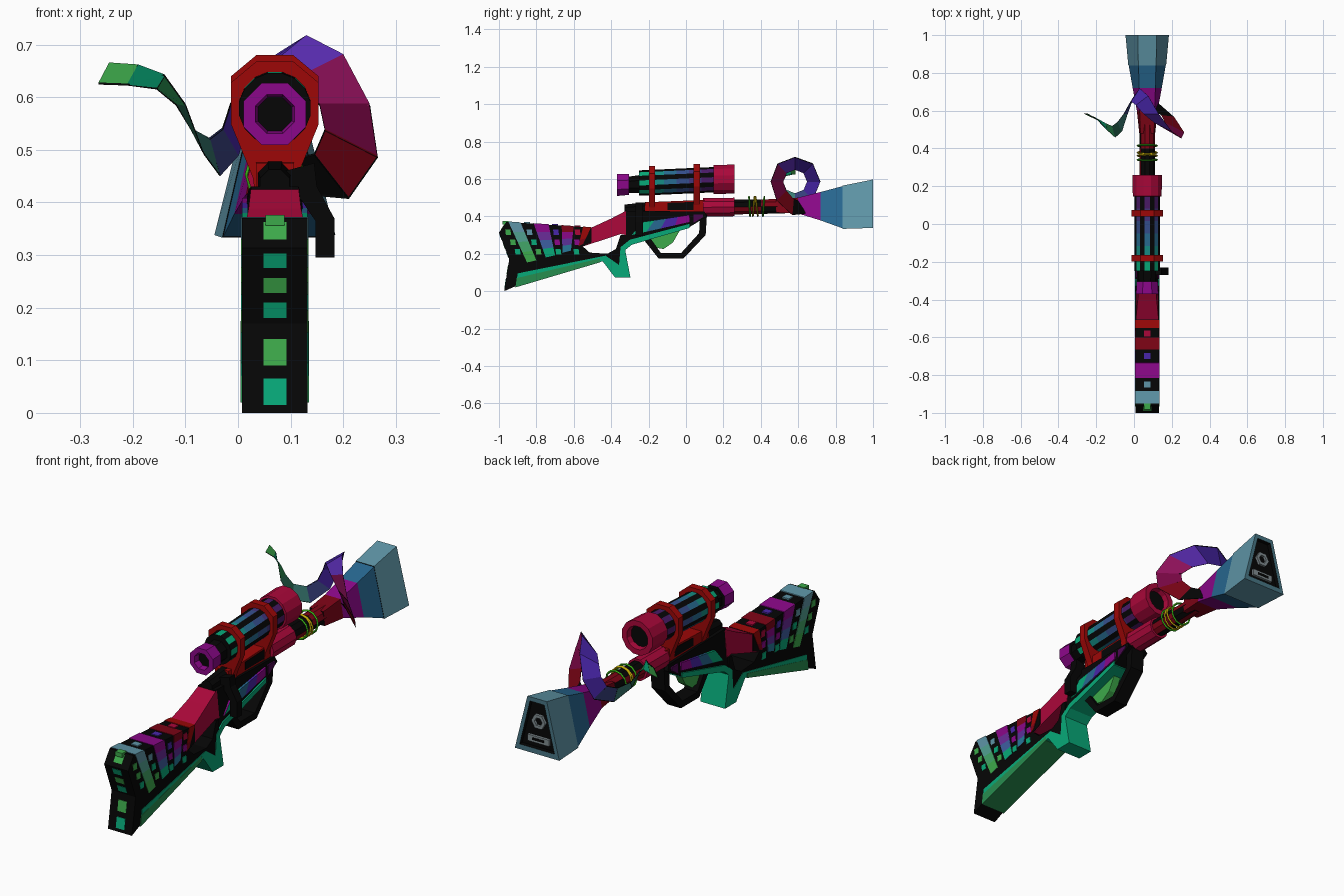
import bpy, bmesh
from math import sin, cos, pi, radians
from mathutils import Vector

if "Cube" in bpy.data.objects:
    bpy.data.objects.remove(bpy.data.objects["Cube"])

CX = 0.07  # centre line of the rifle
BLACK, TEAL, GREEN, RED = "0e0e0e", "10a878", "3fa84c", "9c1010"
PINK, PURPLE, BLUE, INDIGO, CRIMSON = "a8103c", "8a1088", "5f94a6", "4a2aa8", "7c0c1c"


def mat(h):
    m = bpy.data.materials.get(h)
    if not m:
        m = bpy.data.materials.new(h)
        m.diffuse_color = [(int(h[i:i + 2], 16) / 255) ** 2.2 for i in (0, 2, 4)] + [1]
        m.use_nodes = True
        m.node_tree.nodes["Principled BSDF"].inputs["Base Color"].default_value = m.diffuse_color
    return m


def loft(name, rings, col, cap=None, closed=True, inset=0):
    """Skin a list of point rings; col is a colour or a function of (ring, side)."""
    bm, me = bmesh.new(), bpy.data.meshes.new(name)
    slots = []

    def slot(h):
        if h not in slots:
            slots.append(h)
            me.materials.append(mat(h))
        return slots.index(h)
    vs = [[bm.verts.new(p) for p in r] for r in rings]
    n, sides = len(rings[0]), []
    for i in range(len(rings) - 1):
        for j in range(n if closed else n - 1):
            k = (j + 1) % n
            f = bm.faces.new((vs[i][j], vs[i][k], vs[i + 1][k], vs[i + 1][j]))
            f.material_index = slot(col(i, j) if callable(col) else col)
            sides.append(f)
    if closed:
        for r in (vs[0], vs[-1]):
            bm.faces.new(r).material_index = slot(cap or (col if isinstance(col, str) else BLACK))
    if inset:
        rim = bmesh.ops.inset_individual(bm, faces=sides, thickness=inset)["faces"]
        for f in rim:
            f.material_index = slot(BLACK)
    bmesh.ops.recalc_face_normals(bm, faces=bm.faces)
    bm.to_mesh(me)
    bm.free()
    ob = bpy.data.objects.new(name, me)
    bpy.context.collection.objects.link(ob)
    return ob


def prism(name, pts, half, col):
    """Side profile (y, z) extruded across x; half may be one width per point."""
    hs = half if isinstance(half, list) else [half] * len(pts)
    return loft(name, [[(CX + s * h, y, z) for (y, z), h in zip(pts, hs)] for s in (-1, 1)], col)


def plate(name, pts, y0, y1, col):
    """Front profile (x offset, z) extruded along y."""
    return loft(name, [[(CX + x, y, z) for x, z in pts] for y in (y0, y1)], col)


def tube(name, secs, col, n=8, cap=None):
    """Sections (y, centre z, radius) along y, with a flat on top."""
    return loft(name, [[(CX + r * sin((j + .5) * 2 * pi / n), y, z + r * cos((j + .5) * 2 * pi / n))
                        for j in range(n)] for y, z, r in secs], col, cap)


def panel(name, top, bottom, half, cols):
    """Stripe from a top edge to a bottom edge, stepping through the colours."""
    rings = []
    for i in range(len(cols) + 1):
        a, b = (Vector(p).lerp(Vector(q), i / len(cols)) for p, q in zip(top, bottom))
        rings.append([(CX - half, *a), (CX + half, *a), (CX + half, *b), (CX - half, *b)])
    return loft(name, rings, lambda i, j: cols[i], cols[0])


# stock, wrist and receiver
W = 0.062
prism("stock", [(-.96, .37), (-1, .313), (-.945, .17), (-.972, 0), (-.912, .026), (-.446, .165), (-.377, .077),
                (-.302, .077), (-.329, .22), (-.33, .3), (-.35, .3), (-.375, .225), (-.42, .2), (-.515, .206),
                (-.553, .24), (-.505, .26), (-.505, .34)], W, BLACK)
prism("wrist", [(-.56, .236), (-.35, .305), (-.32, .3), (-.32, .43), (-.4, .388), (-.505, .34), (-.55, .342)],
      [.06, .058, .058, .045, .05, .06, .06], PINK)
prism("receiver", [(-.33, .43), (.1, .425), (.112, .4), (.02, .343), (-.29, .253), (-.327, .22)],
      [.045, .05, .055, .06, .06, .06], BLACK)
prism("underside_strip", [(-.91, .022), (-.446, .16), (-.379, .072), (-.297, .072), (-.325, .22), (-.29, .248),
                          (.02, .338), (.02, .36), (-.3, .275), (-.35, .235), (-.358, .14), (-.43, .19),
                          (-.9, .095)], W + .002, TEAL)
prism("underside_panel", [(-.912, .02), (-.46, .154), (-.46, .175), (-.905, .07)], W + .003, "2c8c50")

# colour stripes on the stock, and the small squares between them
STRIPES = [(-.95, -.885, -.85, -.80, .153, [BLUE, "52a090", "44a468", GREEN]),
           (-.815, -.735, -.75, -.70, .18, [PURPLE, "6a3098", "4060a0", TEAL]),
           (-.665, -.60, -.66, -.615, .205, [CRIMSON, PURPLE, "5c3498", "2c7898"]),
           (-.55, -.507, -.575, -.55, .24, [RED, RED, CRIMSON])]
top_z = lambda y: .373 - (y + .96) * .068
for i, (a, b, c, d, zb, cols) in enumerate(STRIPES):
    panel(f"stock_stripe_{i}", [(a, top_z(a)), (b, top_z(b))], [(c, zb), (d, zb + .012)], W + .002, cols)
for i, (a, b, hues) in enumerate([(-.85, -.775, [BLUE, TEAL, GREEN]), (-.7, -.68, [INDIGO, PURPLE, TEAL]),
                                  (-.58, -.59, [PINK, PURPLE, TEAL]), (-.965, -.885, [GREEN, GREEN, TEAL])]):
    for k, hue in enumerate(hues):
        t = .15 + k * .32
        y, z = a + (b - a) * t, .355 + (.19 - .355) * t
        panel(f"stock_square_{i}_{k}", [(y - .014, z), (y + .014, z)], [(y - .01, z - .03), (y + .018, z - .03)],
              W + .002, [hue])
    z = top_z(a) + .003
    prism(f"top_square_{i}", [(a - .016, z), (a + .016, z), (a + .016, z - .02), (a - .016, z - .02)], .018, hues[0])

# squares down the butt
BUTT = [(0, -.972), (.17, -.945), (.313, -1), (.37, -.96)]


def butt_y(z):
    for (z0, y0), (z1, y1) in zip(BUTT, BUTT[1:]):
        if z <= z1:
            return y0 + (y1 - y0) * (z - z0) / (z1 - z0) - .002


for i, (a, b) in enumerate([(.015, .065), (.09, .14), (.18, .21), (.228, .256), (.275, .303), (.33, .363)]):
    prism(f"butt_square_{i}", [(butt_y(a), a), (butt_y(b), b), (butt_y(b) + .02, b), (butt_y(a) + .02, a)],
          .022, (TEAL, GREEN)[i % 2])

# receiver colour wedges
panel("receiver_wedge", [(.02, .408), (.02, .37)], [(-.23, .37), (-.29, .30)], W, [PURPLE, INDIGO, "2c6890", TEAL])
prism("receiver_chip", [(.04, .41), (.09, .41), (.09, .395), (.04, .365)], .06, "4c1050")

# trigger and guard
prism("trigger_guard", [(-.23, .28), (-.147, .175), (-.013, .175), (.105, .3), (.112, .41), (.075, .4), (.07, .31),
                        (-.025, .205), (-.135, .205), (-.195, .29)], .035, BLACK)
prism("trigger", [(-.21, .27), (-.03, .33), (-.07, .26), (-.12, .225), (-.16, .232)], .018, GREEN)

# bolt
tube("bolt", [(-.33, .435, .03), (-.2, .445, .035)], BLACK)
plate("bolt_handle", [(.0, .42), (.02, .46), (.075, .475), (.08, .43), (.113, .37), (.113, .295), (.077, .295),
                      (.077, .365), (.05, .405)], -.27, -.23, BLACK)

# scope rail and mounts
prism("scope_rail", [(-.22, .42), (-.22, .475), (.1, .488), (.1, .42)], .036, RED)
prism("rail_inlay", [(-.1, .435), (-.1, .472), (.04, .477), (.04, .435)], .038, BLACK)
for name, y, dz in (("rear_mount", -.182, -.012), ("front_mount", .058, 0)):
    half = [(.035, .68), (.083, .64), (.083, .56), (.042, .46), (.036, .42)]
    plate(name, [(x, z + dz) for x, z in half] + [(-x, z + dz) for x, z in reversed(half)], y - .017, y + .017, RED)

# scope
tube("eyepiece", [(-.34, .568, .035), (-.37, .568, .04), (-.37, .568, .064), (-.305, .57, .06)], PURPLE, 8, BLACK)
tube("scope_neck", [(-.31, .568, .047), (-.245, .573, .052)], BLACK, 8)
GRAD = [TEAL, "1c8c84", "2c6c90", "38508c", "44387c", "4c2068"]
tube("scope_tube", [(-.25 + .4 * i / 6, .578 + .018 * i / 6, .069) for i in range(7)],
     lambda i, j: GRAD[i] if j % 2 else BLACK, 16, BLACK)
tube("scope_bell", [(.145, .597, .06), (.147, .597, .079), (.26, .599, .081), (.26, .599, .055), (.235, .599, .05)],
     PINK, 12, BLACK)

# barrel
tube("chamber", [(.09, .448, .052), (.26, .45, .052)], PINK, 10)
tube("barrel", [(.25, .45, .042), (.4, .452, .041), (.53, .454, .04)], lambda i, j: (BLACK, CRIMSON)[(i + j // 2) % 2], 10)

# elastic bands
for i, (y, tilt, hue) in enumerate([(.34, 3, "3cb81c"), (.362, -5, "c0a810"), (.378, 7, "c0a810"), (.415, -4, "3cb81c")]):
    bpy.ops.mesh.primitive_torus_add(major_segments=12, minor_segments=4, major_radius=.052, minor_radius=.005,
                                     location=(CX, y, .453), rotation=(radians(90 + tilt), 0, 0))
    bpy.context.object.name = f"elastic_band_{i}"
    bpy.context.object.data.materials.append(mat(hue))


# flared muzzle
def trap(y, zb, zt, wb, wt):
    return [(CX - wb, y, zb), (CX + wb, y, zb), (CX + wt, y, zt), (CX - wt, y, zt)]


loft("muzzle_flare", [trap(.48, .42, .486, .042, .036), trap(.6, .415, .5, .055, .04), trap(.72, .378, .53, .077, .043),
                      trap(.84, .335, .562, .098, .046)],
     lambda i, j: (CRIMSON, PURPLE, "2c6890")[i], BLACK, inset=.013)
loft("muzzle_block", [trap(.838, .333, .564, .1, .047), trap(1, .338, .597, .115, .05), trap(1, .362, .577, .09, .037),
                      trap(.98, .362, .577, .09, .037)], lambda i, j: BLUE if i < 1 else ("4a7684", BLACK)[i - 1], BLACK)
hexa = lambda r, y: [(CX + r * cos(a * pi / 3), y, .485 + r * sin(a * pi / 3)) for a in range(6)]
loft("muzzle_hex", [hexa(.036, .978), hexa(.036, .992), hexa(.02, .992), hexa(.02, .981)], "808c90", BLACK)
plate("muzzle_slot", [(-.055, .385), (.055, .385), (.055, .415), (-.055, .415)], .978, .992, "808c90")
plate("muzzle_slot_gap", [(-.03, .395), (.03, .395), (.03, .406), (-.03, .406)], .98, .994, BLACK)

# curled ribbon: angle from top towards the rear, x of both edges, inner and outer radius
CURL = [(0, -.265, -.245, .04, .078), (25, -.21, -.19, .042, .082), (58, -.155, -.14, .058, .105),
        (90, -.118, -.1, .065, .125), (135, -.09, -.065, .065, .132), (180, -.055, -.035, .065, .134),
        (225, -.03, .0, .065, .135), (270, -.015, .03, .065, .135), (315, .01, .075, .065, .135),
        (360, .05, .13, .065, .13), (405, .105, .2, .065, .133), (450, .155, .25, .065, .13),
        (495, .165, .265, .068, .14), (535, .145, .21, .095, .178), (560, .08, .12, .12, .18)]
HUES = [GREEN, TEAL, "2c8c50", "2c6c54", "3c7c74", "3c4480", INDIGO, INDIGO, INDIGO, "5a30b0", "90185c", "7c1048",
        CRIMSON, BLACK]
rings = [[(x, .583 - r * sin(radians(a)), .588 + r * cos(radians(a))) for x, r in ((xi, ri), (xo, ro))]
         for a, xi, xo, ri, ro in CURL]
ribbon = loft("curled_ribbon", rings, lambda i, j: HUES[i], closed=False, inset=.013)
ribbon.modifiers.new("thickness", "SOLIDIFY").thickness = .004
